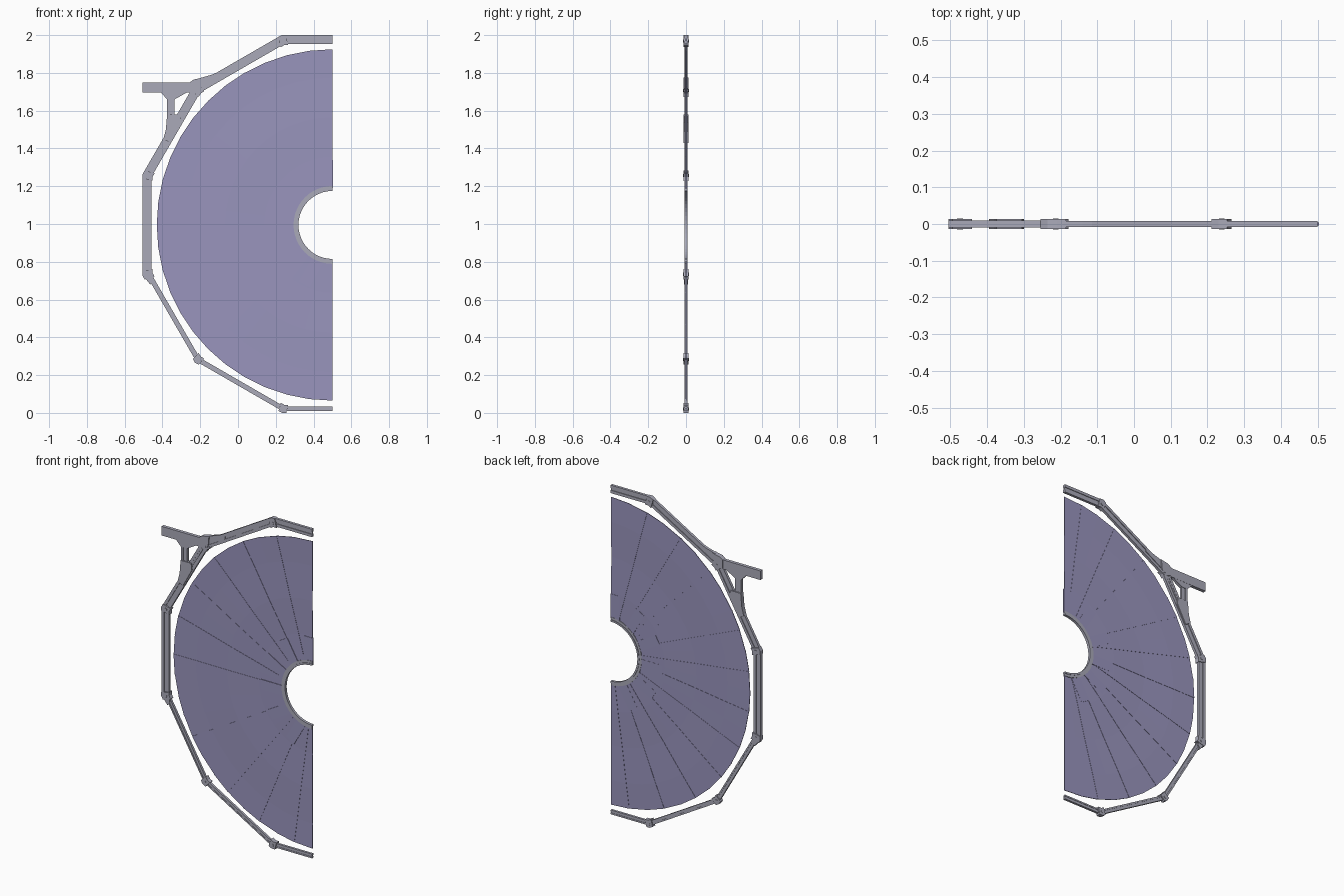
import bpy, bmesh
from math import sin, cos, radians

if "Cube" in bpy.data.objects:
    bpy.data.objects.remove(bpy.data.objects["Cube"])

CX, CZ = 0.5, 0.995          # hub centre of the half disc
STEP = 7.5                   # angle of one blanket gore


def material(name, rgb):
    m = bpy.data.materials.new(name)
    m.use_nodes = True
    m.diffuse_color = (*rgb, 1)
    m.node_tree.nodes["Principled BSDF"].inputs["Base Color"].default_value = (*rgb, 1)
    return m


PANEL = material("pale violet panel", (0.32, 0.30, 0.51))
METAL = material("light grey metal", (0.40, 0.40, 0.48))


def polar(r, deg):
    return CX + r * cos(radians(deg)), CZ + r * sin(radians(deg))


def on_side(apothem, deg):
    """Point on the twelve-sided outline with the given apothem."""
    off = (deg + 15) % 30 - 15
    return polar(apothem / cos(radians(off)), deg)


def add_prism(bm, pts, y0, y1):
    front = [bm.verts.new((x, y0, z)) for x, z in pts]
    back = [bm.verts.new((x, y1, z)) for x, z in pts]
    bm.faces.new(front)
    bm.faces.new(back[::-1])
    for i in range(len(pts)):
        j = (i + 1) % len(pts)
        bm.faces.new((front[j], front[i], back[i], back[j]))


def finish(bm, name, mat):
    bmesh.ops.recalc_face_normals(bm, faces=bm.faces)
    me = bpy.data.meshes.new(name)
    bm.to_mesh(me)
    bm.free()
    me.materials.append(mat)
    ob = bpy.data.objects.new(name, me)
    bpy.context.collection.objects.link(ob)
    return ob


def prisms(name, mat, parts):
    """One object from several (outline, half depth) plates."""
    bm = bmesh.new()
    for pts, h in parts:
        add_prism(bm, pts, -h, h)
    return finish(bm, name, mat)


# Folding blanket: alternating gores, slightly bent along three rings
radii = (0.2, 0.36, 0.57, 0.78, 0.93)
bend = (0, 0.001, -0.001, 0.001, 0)
bm = bmesh.new()
for i in range(24):
    a = 90 + i * STEP
    lift = 0.0008 if i % 2 else -0.0008
    rows = []
    for r, b in zip(radii, bend):
        (xa, za), (xb, zb) = polar(r, a), polar(r, a + STEP)
        f, k = lift + b - 0.0015, lift + b + 0.0015
        rows.append([bm.verts.new(p) for p in
                     ((xa, f, za), (xb, f, zb), (xb, k, zb), (xa, k, za))])
    for lo, hi in zip(rows, rows[1:]):
        for c in range(4):
            d = (c + 1) % 4
            bm.faces.new((lo[c], lo[d], hi[d], hi[c]))
    bm.faces.new(rows[0])
    bm.faces.new(rows[-1][::-1])
finish(bm, "blanket_gores", PANEL)

# Rectangular root tabs, one every four gores
tabs = []
for a in range(90, 270, 30):
    u = cos(radians(a)), sin(radians(a))
    t = -u[1], u[0]
    tabs.append(([(CX + u[0] * r + t[0] * w, CZ + u[1] * r + t[1] * w)
                  for r, w in ((0.195, -0.004), (0.345, -0.004), (0.345, 0.058), (0.195, 0.058))],
                 0.0036))
prisms("root_tabs", PANEL, tabs)

# Hub: two nested half rings
hub = []
for r0, r1, h in ((0.18, 0.191, 0.008), (0.19, 0.206, 0.005)):
    for k in range(24):
        a, b = 90 + k * STEP, 90 + (k + 1) * STEP
        hub.append(([polar(r0, a), polar(r1, a), polar(r1, b), polar(r0, b)], h))
prisms("hub_ring", METAL, hub)


# Perimeter beams: twin rails with a recessed web between them
def beam(name, a, b, bands):
    prisms(name, METAL, [([on_side(r0, a + 0.001), on_side(r1, a + 0.001),
                           on_side(r1, b - 0.001), on_side(r0, b - 0.001)], h)
                         for r0, r1, h in bands])


wide = ((0.957, 0.974, 0.008), (0.973, 0.989, 0.004), (0.988, 1.005, 0.008))
narrow = ((0.96, 0.969, 0.007), (0.968, 0.978, 0.005), (0.977, 0.986, 0.007))
beam("top_half_beam", 90, 105, wide)
beam("upper_beam", 105, 135, wide)
beam("upper_side_beam", 135, 165, wide)
beam("side_beam", 165, 195, wide)
beam("lower_side_beam", 195, 225, narrow)
beam("lower_beam", 225, 255, narrow)
beam("bottom_half_beam", 255, 270, narrow)

# Hinge joints: clevis plates and cross pins at each corner
for n, v in enumerate(range(105, 256, 30)):
    outer = 1.005 if v < 200 else 0.995
    inner = 0.952
    w = 1.2
    plate = [on_side(outer, v - w), on_side(outer, v), on_side(outer, v + w),
             on_side(inner, v + w), on_side(inner, v), on_side(inner, v - w)]
    prisms(f"hinge_plate_{n + 1}", METAL, [(plate, 0.013)])
    x, z = on_side(0.974, v)
    bpy.ops.mesh.primitive_cylinder_add(vertices=12, radius=0.008, depth=0.03,
                                        location=(x, 0, z), rotation=(radians(90), 0, 0))
    pin = bpy.context.object
    pin.name = f"hinge_pin_{n + 1}"
    pin.data.materials.append(METAL)

# Small latch lug under the lower side hinge
prisms("latch_lug", METAL, [([(-0.505, 0.725), (-0.455, 0.745), (-0.45, 0.70),
                              (-0.465, 0.68), (-0.485, 0.705)], 0.011)])

# Mounting bracket: bar, twin post, brace and gussets
bar = [(-0.505, 1.695), (-0.25, 1.695), (-0.25, 1.75), (-0.505, 1.75)]
flare = [(-0.41, 1.697), (-0.375, 1.66), (-0.335, 1.66), (-0.27, 1.697)]
posts = [[(x, 1.56), (x + 0.014, 1.56), (x + 0.014, 1.67), (x, 1.67)]
         for x in (-0.375, -0.349)]
web = [(-0.365, 1.56), (-0.345, 1.56), (-0.345, 1.67), (-0.365, 1.67)]
foot = [(-0.375, 1.58), (-0.305, 1.58), (-0.30, 1.54), (-0.36, 1.43), (-0.395, 1.45), (-0.382, 1.5)]
prisms("bracket_bar", METAL, [(bar, 0.01)])
prisms("bracket_post", METAL, [(flare, 0.009), (web, 0.004)] + [(p, 0.008) for p in posts])
prisms("bracket_foot", METAL, [(foot, 0.013)])
prisms("bracket_brace", METAL, [([(-0.325, 1.57), (-0.305, 1.56), (-0.225, 1.69), (-0.245, 1.705)], 0.007)])
prisms("corner_gusset", METAL, [([(-0.255, 1.70), (-0.21, 1.68), (-0.19, 1.72), (-0.185, 1.775),
                                  (-0.235, 1.765), (-0.255, 1.75)], 0.014),
                                ([(-0.235, 1.763), (-0.2, 1.72), (-0.08, 1.79), (-0.08, 1.815),
                                  (-0.14, 1.79)], 0.008)])
